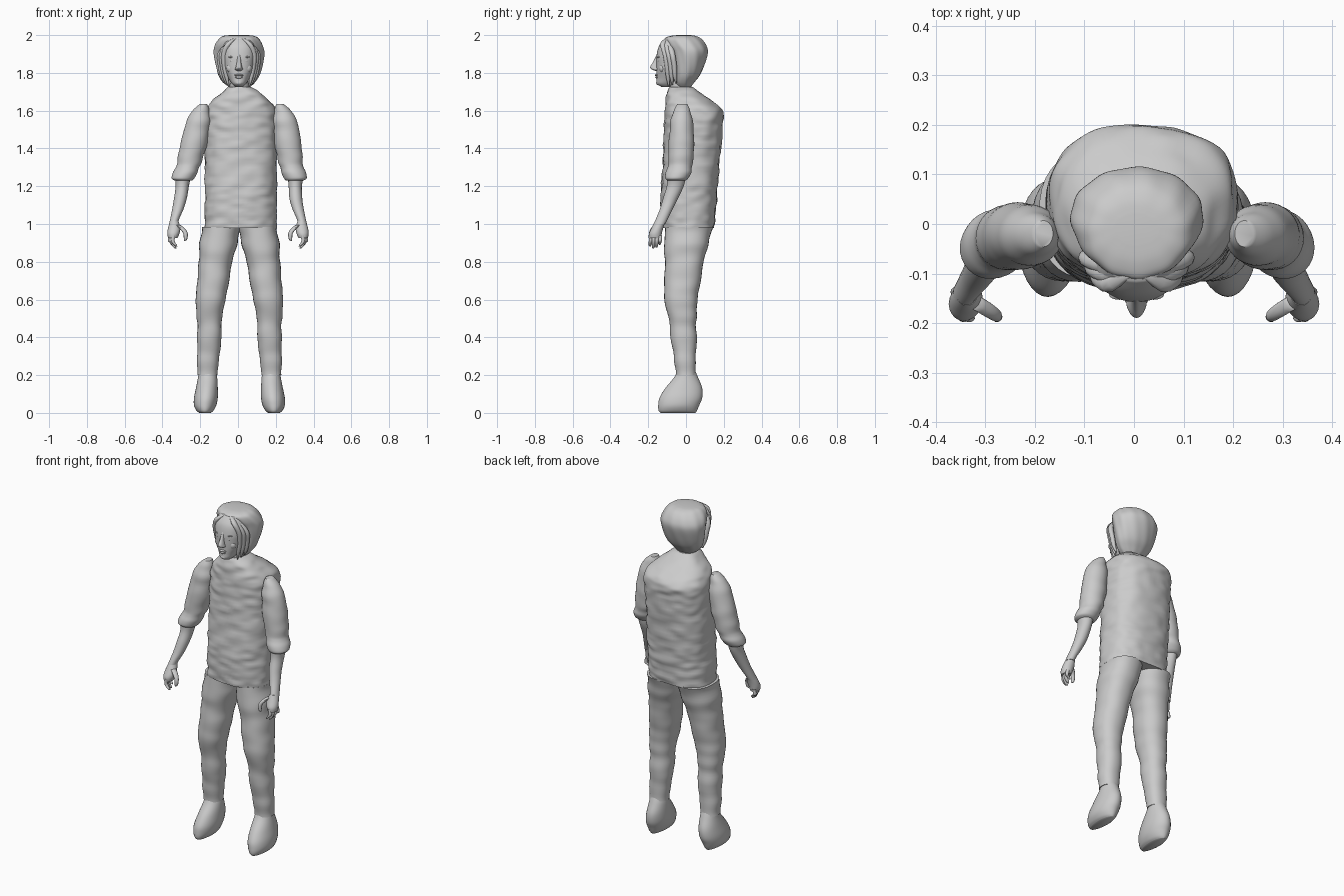
import bpy
import bmesh
from math import sin, cos, pi, copysign
from mathutils import Vector, noise

default = bpy.data.objects.get("Cube")
if default:
    bpy.data.objects.remove(default)

grey = bpy.data.materials.new("plain grey")
grey.use_nodes = True
colour = (0.6, 0.6, 0.6, 1)
grey.diffuse_color = colour
grey.node_tree.nodes["Principled BSDF"].inputs["Base Color"].default_value = colour


def spline(a, b, c, d, t):
    """Catmull-Rom value between b and c."""
    return b + t * ((c - a) + t * ((2 * a - 5 * b + 4 * c - d) + t * (3 * (b - c) + d - a))) / 2


def smooth_rings(rings, steps):
    """Fill in rings between the given ones."""
    padded = [rings[0], *rings, rings[-1]]
    out = []
    for i in range(len(rings) - 1):
        for s in range(steps):
            out.append([spline(*v, s / steps) for v in zip(*padded[i:i + 4])])
    return out + [rings[-1]]


def loft(name, rings, sides=32, steps=5, square=1.0, wrinkle=0.0, grain=(12, 12, 24),
         ridges=0, depth=0.0, flip=None):
    """Skin over level rings (left x, right x, front y, back y, z) in hundredths."""
    bm = bmesh.new()
    loops = []
    for x0, x1, y0, y1, z in smooth_rings(rings, steps):
        loop = []
        for k in range(sides):
            a = 2 * pi * k / sides
            c, s = cos(a), sin(a)
            swell = 1 + depth * sin(ridges * a + z / 4)
            p = Vector(((x0 + x1) / 2 + (x1 - x0) / 2 * swell * copysign(abs(c) ** square, c),
                        (y0 + y1) / 2 + (y1 - y0) / 2 * swell * copysign(abs(s) ** square, s), z)) / 100
            if wrinkle:
                bump = noise.noise(Vector(g * v for g, v in zip(grain, p)))
                p += Vector((c, s, 0)) * bump * wrinkle
            if flip:
                p.x = flip(p.z) - p.x
            loop.append(bm.verts.new(p))
        loops.append(loop)
    for low, high in zip(loops, loops[1:]):
        for k in range(sides):
            n = (k + 1) % sides
            bm.faces.new((low[k], low[n], high[n], high[k]))
    bm.faces.new(loops[0])
    bm.faces.new(loops[-1])
    return finish(name, bm)


def finish(name, bm):
    bmesh.ops.recalc_face_normals(bm, faces=bm.faces)
    mesh = bpy.data.meshes.new(name)
    bm.to_mesh(mesh)
    bm.free()
    mesh.materials.append(grey)
    ob = bpy.data.objects.new(name, mesh)
    bpy.context.collection.objects.link(ob)
    bpy.ops.object.select_all(action="DESELECT")
    ob.select_set(True)
    bpy.context.view_layer.objects.active = ob
    bpy.ops.object.shade_smooth_by_angle(angle=0.9)
    return ob


def tube(name, points, sides=10, flip=None):
    """Round strand through (x, y, z, radius) points running up or down."""
    rings = [(x - r, x + r, y - r, y + r, z) for x, y, z, r in points]
    return loft(name, rings, sides, 3, flip=flip)


def blob(name, centre, size):
    bm = bmesh.new()
    bmesh.ops.create_uvsphere(bm, u_segments=16, v_segments=10, radius=1)
    for v in bm.verts:
        v.co = Vector((c + s * q) / 100 for c, s, q in zip(centre, size, v.co))
    return finish(name, bm)


# Shirt body, rounded over the upper back
loft("shirt", [
    (-17.5, 20.5, -13, 15, 98), (-17.5, 20.5, -13.5, 16, 110), (-17.5, 20.5, -13, 17, 122),
    (-17.5, 20.5, -12, 18.5, 140), (-17.5, 20.8, -11.5, 19.5, 153), (-16.5, 20, -11.5, 19.5, 160),
    (-14, 17, -11, 14, 165), (-8, 11, -10, 7, 170), (-5, 7, -8.5, 4, 172.5)],
    sides=72, steps=9, square=0.82, wrinkle=0.008, grain=(14, 14, 30))
loft("neck", [(-5, 7, -9, 4, 166), (-4.5, 6, -8.5, 3, 172), (-4.5, 6, -9, 2, 180)])

# Trousers, shoes, sleeves, forearms and hands, made for both sides
for side in ("right", "left"):
    leg_flip = (lambda z: 0.015) if side == "left" else None
    arm_flip = (lambda z: min(max(z - 1.12, 0) / 10, 0.04)) if side == "left" else None

    loft(side + "_trouser_leg", [
        (-19.5, 1, -11, 14.5, 98.5), (-20, -0.5, -11.5, 12, 90), (-21, -3, -11.5, 9.2, 80),
        (-21.5, -5, -11.3, 7.5, 70), (-22.5, -7, -11.2, 6, 60), (-22, -8.5, -9.5, 5.5, 50),
        (-21.5, -9, -8, 5.5, 40), (-21.8, -9.8, -6.5, 5.3, 30), (-21.3, -11, -5, 5.2, 20)],
        steps=6, square=0.9, wrinkle=0.009, grain=(5, 5, 14), flip=leg_flip)
    loft(side + "_shoe", [
        (-20.8, -11.5, -4.5, 5, 22), (-21.2, -11, -6.5, 6.5, 18.5), (-22.3, -10.7, -11, 8.6, 13),
        (-23.3, -10.7, -14, 8.6, 8), (-23.3, -11.5, -14.7, 7, 4), (-22, -13, -14.5, 5.8, 1.2),
        (-20.5, -14.5, -13.5, 5, 0)],
        flip=leg_flip)
    loft(side + "_sleeve", [
        (-20, -16.5, -4.5, 0.5, 163.5), (-24, -15, -6.5, 2.2, 160), (-27, -14.5, -8, 3.5, 155),
        (-29.5, -15.5, -9, 4, 147), (-31, -17, -9.5, 4, 140), (-32, -19, -9.3, 3.5, 133),
        (-33, -20.5, -9.8, 3.2, 130), (-34.5, -21.5, -10.8, 3, 127), (-35, -22.8, -11, 1.5, 124.2),
        (-33.5, -24, -10, 0, 123)],
        wrinkle=0.006, grain=(6, 6, 18), flip=arm_flip)
    loft(side + "_forearm", [
        (-33.5, -25, -10, 0, 125), (-33, -26, -10.2, -1.2, 120), (-33.8, -27, -12, -4, 114),
        (-34.8, -28.8, -13.8, -7, 108), (-35.8, -31, -15.8, -9.5, 103), (-36.5, -31.8, -17, -11, 100)],
        sides=20, flip=arm_flip)
    loft(side + "_palm", [
        (-36, -31.5, -16.5, -10.8, 101.5), (-37, -30.5, -18.2, -12, 98), (-37.4, -31, -19.5, -12.8, 95),
        (-37, -32, -19.5, -13.2, 92.5)],
        sides=20, flip=arm_flip)
    for i, drop in enumerate((88, 87, 87.5, 89)):
        x, y = -34 - i * 0.5, -18.8 + i * 1.7
        tube(f"{side}_finger_{i + 1}", [
            (x, y, 94, 1), (x - 0.6, y, 91, 0.95), (x + 0.8, y - 0.2, drop + 1, 0.85),
            (x + 1.6, y - 0.2, drop, 0.3)], flip=arm_flip)
    tube(side + "_thumb", [
        (-32, -15.8, 99.5, 1.5), (-29.5, -17.3, 97.5, 1.5), (-27.8, -18.5, 95, 1.2),
        (-27.8, -18.8, 92, 0.9), (-28.3, -18.8, 91, 0.3)], flip=arm_flip)

# Head with the face built forward of the hair
loft("face", [
    (-1.5, 2.5, -13, -7, 172.6), (-3.2, 4.2, -15.4, -4, 174.2), (-5, 6, -15.5, 0, 177),
    (-6.8, 7.8, -15.6, 0, 181), (-7.6, 8.6, -15.7, 0, 185), (-8, 9, -15.6, 0, 189),
    (-7.8, 8.8, -14.4, 0, 194), (-6, 7, -11.5, 0, 198)], square=0.9)
loft("nose", [
    (-0.6, 1.6, -16, -13, 181), (-1.6, 2.6, -18, -13, 181.8), (-1.2, 2.2, -19, -13, 183),
    (-0.7, 1.7, -17.6, -13, 185.5), (-0.5, 1.5, -16.3, -13, 188), (-0.3, 1.3, -15.5, -13, 190)],
    sides=16)
blob("upper_lip", (0.5, -15.4, 178.8), (2.4, 1.1, 0.6))
blob("lower_lip", (0.5, -15.2, 177.7), (2, 1.1, 0.7))
blob("chin", (0.5, -14.3, 174.8), (2, 1.5, 1.4))
for name, d in (("right", -1), ("left", 1)):
    blob(name + "_eye", (0.5 + 3.3 * d, -14.3, 186.3), (1.5, 0.9, 0.7))
    blob(name + "_brow", (0.5 + 3.4 * d, -14.2, 188.4), (2.2, 1.1, 0.6))
    blob(name + "_cheek", (0.5 + 4.3 * d, -12.6, 182.5), (2.4, 1.8, 2.4))

# Hair mass, fringe and locks framing the face
loft("hair", [
    (-4.5, 6.5, -5, 2.5, 172.5), (-8, 9, -6.5, 4.5, 175), (-10.5, 11.5, -7, 7.5, 179),
    (-12, 13.2, -7.5, 10, 185), (-12.8, 14, -8.5, 11.5, 191), (-12, 13, -10.5, 10.5, 195),
    (-9.8, 11, -11, 8, 198.2), (-7.5, 8.5, -8, 5, 199.6), (-4, 5, -4, 2, 200)],
    sides=72, ridges=11, depth=0.012)
for name, d in (("right", -1), ("left", 1)):
    for i in range(3):
        spread, back = 0.5 + d * (7 + i * 1.1), -11 + i * 1.9
        tube(f"{name}_lock_{i + 1}", [
            (0.5 + d * 2, back + 1, 198.3, 1), (0.5 + d * 5.5, back - 1.2, 195.5, 1.6),
            (spread + d * 0.8, back, 190, 1.5), (spread + d * 0.6, back + 1, 184, 1.4),
            (spread - d * 0.4, back + 1.4, 178, 1.1), (spread - d * 1.6, back + 2, 172.5 + i, 0.3)])
